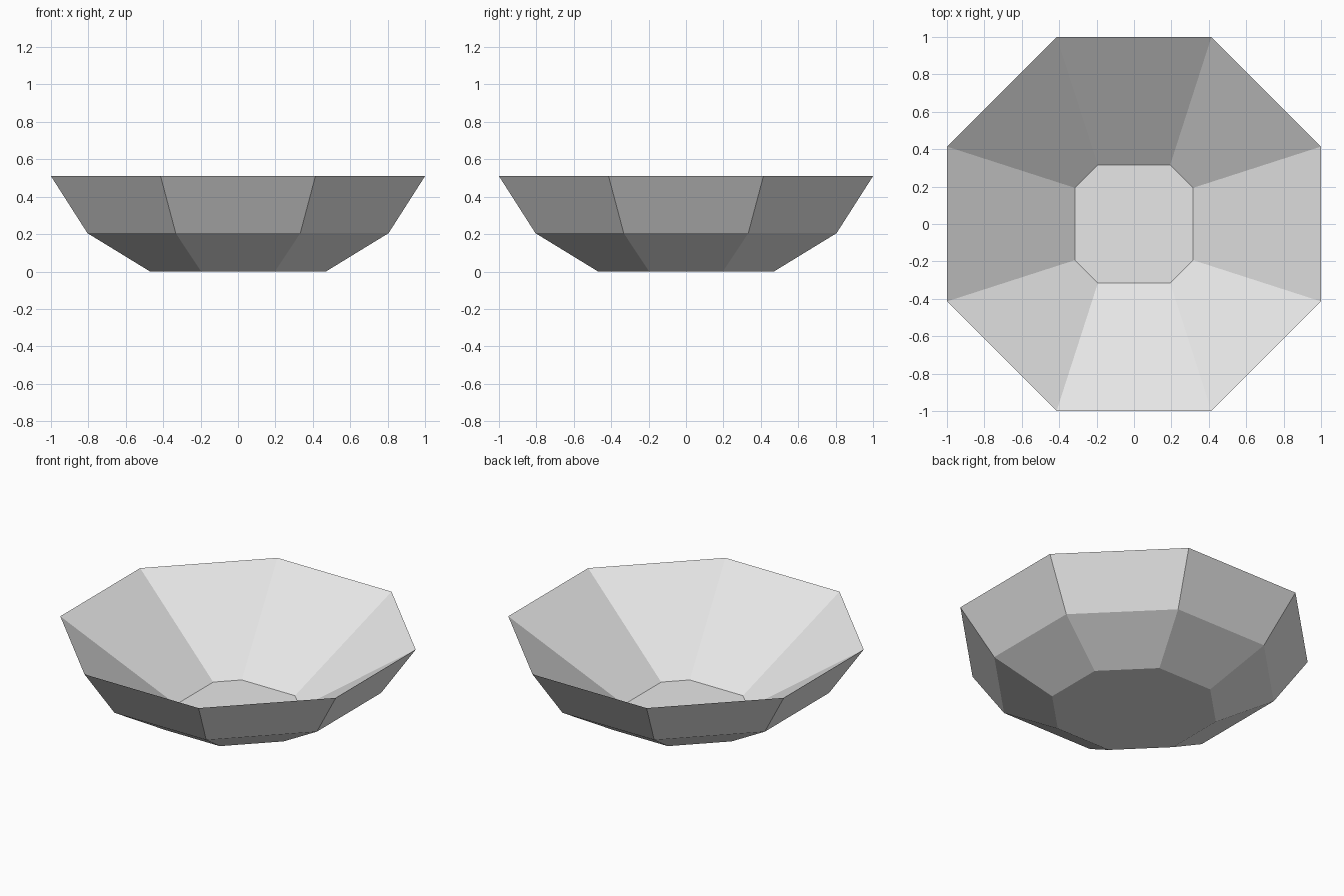
import bpy
import bmesh

cube = bpy.data.objects.get("Cube")
if cube:
    bpy.data.objects.remove(cube, do_unlink=True)

# Plain light grey material
grey = bpy.data.materials.new("light_grey")
grey.use_nodes = True
colour = (0.8, 0.8, 0.8, 1)
grey.diffuse_color = colour
grey.node_tree.nodes["Principled BSDF"].inputs["Base Color"].default_value = colour


def octagon(bm, half_width, half_side, z):
    """Ring of eight vertices: a square with its corners cut off."""
    a, b = half_width, half_side
    corners = [(a, b), (b, a), (-b, a), (-a, b)]
    corners += [(-x, -y) for x, y in corners]
    return [bm.verts.new((x, y, z)) for x, y in corners]


# Bowl rings from the underside, up the outside, over the sharp rim, to the inner floor
rings = [
    (0.47, 0.197, 0.0),
    (0.805, 0.333, 0.205),
    (1.0, 0.414, 0.51),
    (0.315, 0.193, 0.03),
]
bm = bmesh.new()
loops = [octagon(bm, *ring) for ring in rings]
for low, high in zip(loops, loops[1:]):
    for i in range(8):
        j = (i + 1) % 8
        bm.faces.new((low[i], low[j], high[j], high[i]))

# Underside and inner floor
bm.faces.new(loops[0][::-1])
bm.faces.new(loops[-1])
bmesh.ops.recalc_face_normals(bm, faces=bm.faces)

mesh = bpy.data.meshes.new("bowl")
bm.to_mesh(mesh)
bm.free()
mesh.materials.append(grey)
bowl = bpy.data.objects.new("bowl", mesh)
bpy.context.collection.objects.link(bowl)
